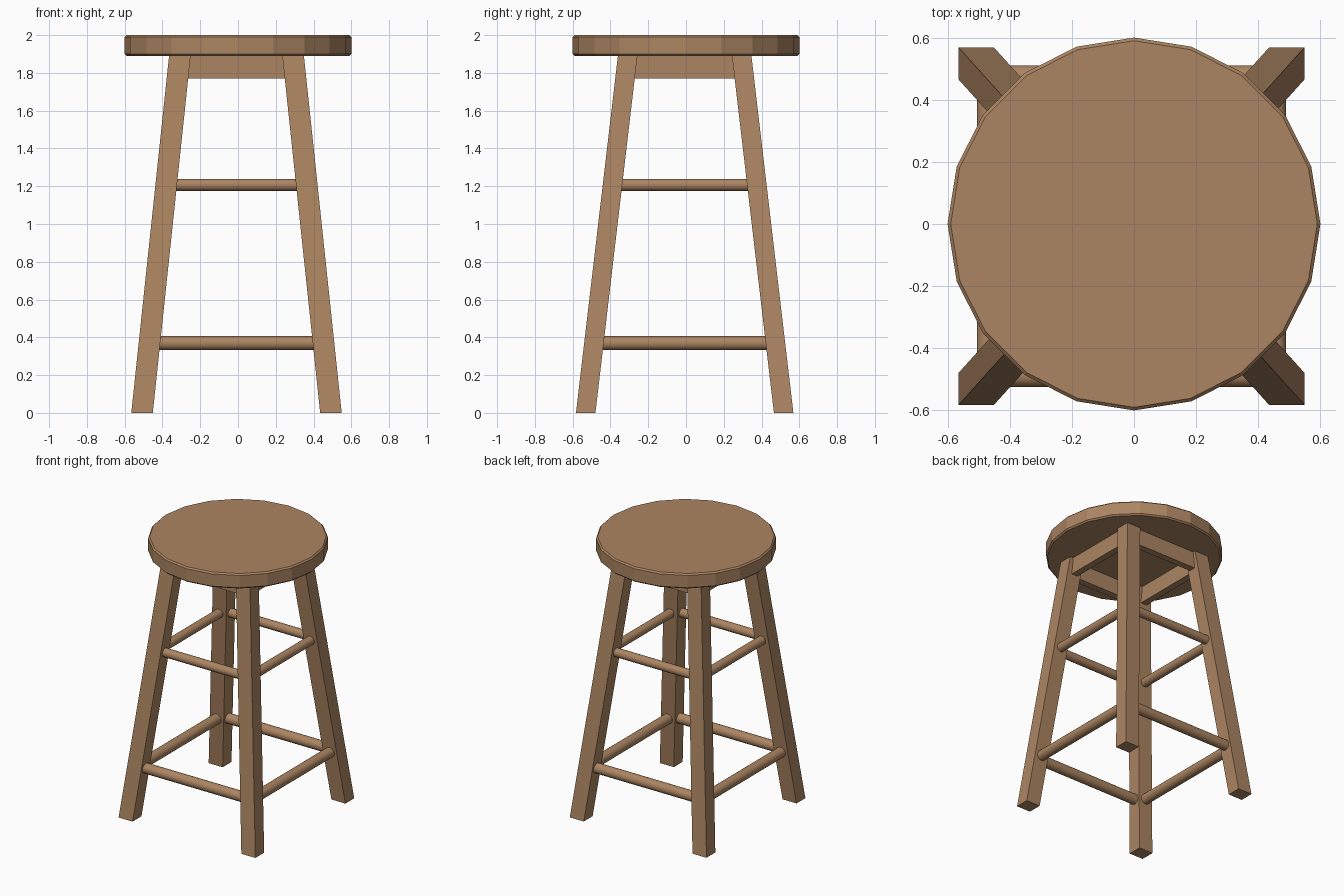
import bpy, bmesh, math
from mathutils import Vector, Matrix

if "Cube" in bpy.data.objects:
    bpy.data.objects.remove(bpy.data.objects["Cube"])

CX, CY = -0.008, -0.007          # leg frame sits slightly off the seat centre
SEAT_Z = 1.89
BOTTOM, TOP = Vector((0.50, 0.524)), Vector((0.30, 0.302))

wood = bpy.data.materials.new("brown wood")
wood.diffuse_color = (0.413, 0.235, 0.122, 1)
wood.use_nodes = True
wood.node_tree.nodes["Principled BSDF"].inputs["Base Color"].default_value = wood.diffuse_color


def finish(bm, name):
    bmesh.ops.recalc_face_normals(bm, faces=bm.faces)
    me = bpy.data.meshes.new(name)
    bm.to_mesh(me)
    bm.free()
    me.materials.append(wood)
    ob = bpy.data.objects.new(name, me)
    bpy.context.collection.objects.link(ob)
    return ob


def spread(z):
    """Distance of the leg centre line from the middle at height z."""
    return BOTTOM.lerp(TOP, z / SEAT_Z)


def box(name, centre, size):
    bm = bmesh.new()
    bmesh.ops.create_cube(bm, size=1, matrix=Matrix.Translation(centre) @ Matrix.Diagonal((*size, 1)))
    return finish(bm, name)


def rung(name, centre, length, radius, axis):
    rot = Matrix.Rotation(math.pi / 2, 4, 'Y' if axis == 'x' else 'X')
    bm = bmesh.new()
    bmesh.ops.create_cone(bm, cap_ends=True, segments=20, radius1=radius, radius2=radius,
                          depth=length, matrix=Matrix.Translation(centre) @ rot)
    for f in bm.faces:
        f.smooth = len(f.verts) == 4
    return finish(bm, name)


# seat: 20-sided disc with a small chamfer on both rims
bm = bmesh.new()
bmesh.ops.create_cone(bm, cap_ends=True, segments=20, radius1=0.6, radius2=0.6, depth=2 - SEAT_Z,
                      matrix=Matrix.Translation((0, 0, (2 + SEAT_Z) / 2)))
rims = [e for e in bm.edges if abs(e.verts[0].co.z - e.verts[1].co.z) < 1e-4]
bmesh.ops.bevel(bm, geom=rims, offset=0.01, segments=1, affect='EDGES')
finish(bm, "seat")

# legs: square posts sheared outwards towards the floor
for sy, row in ((-1, "front"), (1, "back")):
    for sx, side in ((-1, "left"), (1, "right")):
        bm = bmesh.new()
        bmesh.ops.create_cube(bm, size=1)
        for v in bm.verts:
            z = 0 if v.co.z < 0 else SEAT_Z + 0.01
            s = spread(z)
            v.co = (CX + sx * s.x + v.co.x * 0.114, CY + sy * s.y + v.co.y * 0.103, z)
        finish(bm, f"{row}_{side}_leg")

# rungs: a thick lower ring and a thinner upper ring
for z, r, level in ((0.369, 0.037, "lower"), (1.207, 0.032, "upper")):
    s = spread(z)
    for k, a, b in ((-1, "front", "left"), (1, "back", "right")):
        rung(f"{level}_{a}_rung", (CX, CY + k * s.y, z), 2 * s.x, r, 'x')
        rung(f"{level}_{b}_rung", (CX + k * s.x, CY, z), 2 * s.y, r, 'y')

# apron boards under the seat
za, zb = 1.77, SEAT_Z + 0.005
s = spread(1.83)
for k, a, b in ((-1, "front", "left"), (1, "back", "right")):
    zc, h = (za + zb) / 2, zb - za
    box(f"{a}_apron", (CX, CY + k * s.y, zc), (2 * s.x, 0.05, h))
    box(f"{b}_apron", (CX + k * s.x, CY, zc), (0.05, 2 * s.y, h))
